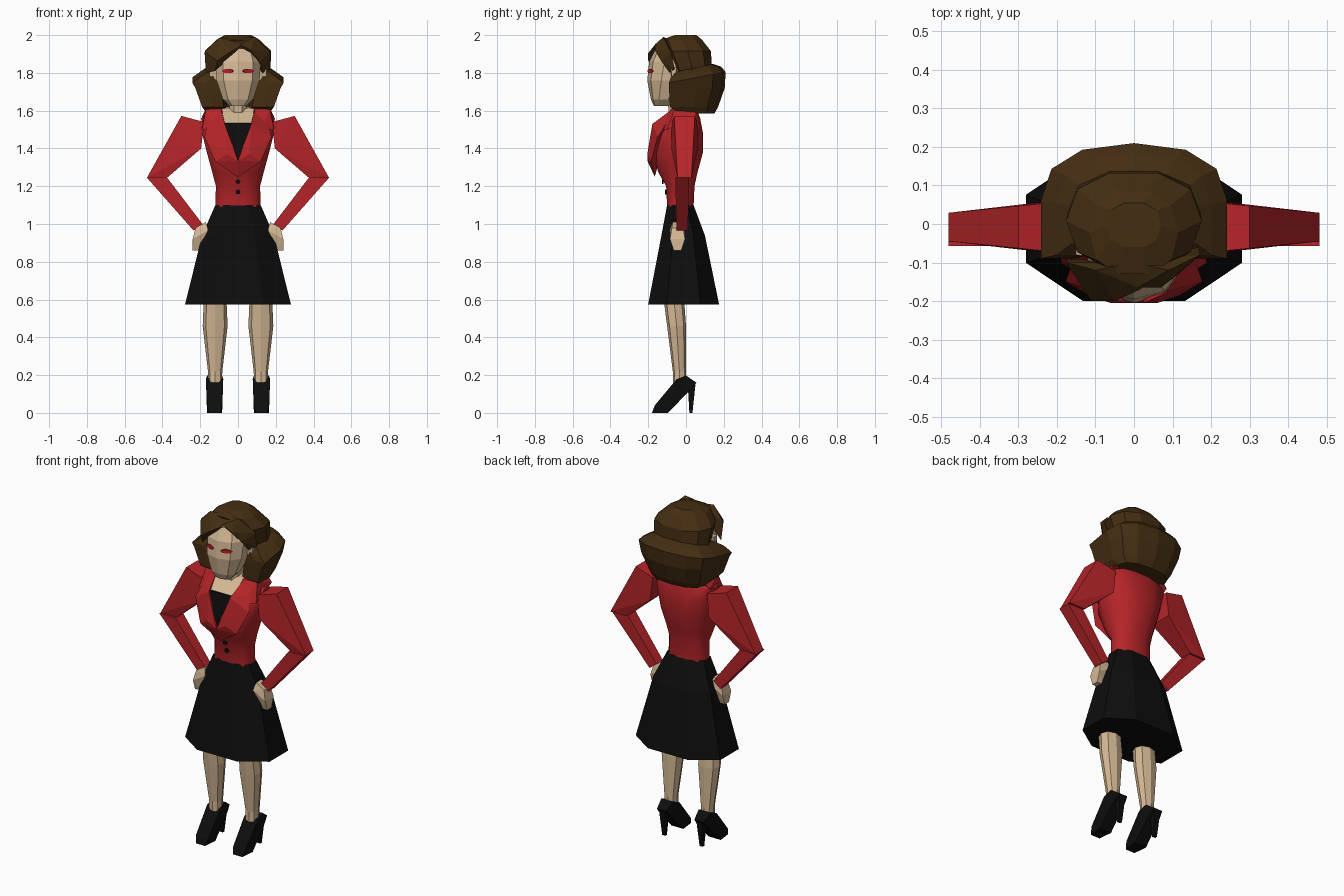
import bpy, bmesh
from math import cos, sin, pi, copysign
from mathutils import Matrix, Vector

cube = bpy.data.objects.get("Cube")
if cube:
    bpy.data.objects.remove(cube, do_unlink=True)


def material(name, *rgb):
    colour = (*rgb, 1)
    mat = bpy.data.materials.new(name)
    mat.use_nodes = True
    mat.diffuse_color = colour
    mat.node_tree.nodes["Principled BSDF"].inputs["Base Color"].default_value = colour
    return mat


RED = material("jacket red", .47, .018, .022)
BLACK = material("cloth black", .004, .004, .004)
SKIN = material("skin", .66, .48, .3)
HAIR = material("hair brown", .058, .027, .006)
EYE = material("eye red", .5, .012, .02)


def finish(name, bm, mat):
    bmesh.ops.recalc_face_normals(bm, faces=bm.faces)
    mesh = bpy.data.meshes.new(name)
    bm.to_mesh(mesh)
    bm.free()
    mesh.materials.append(mat)
    obj = bpy.data.objects.new(name, mesh)
    bpy.context.collection.objects.link(obj)
    return obj


def smooth(obj):
    bpy.ops.object.select_all(action="DESELECT")
    obj.select_set(True)
    bpy.context.view_layer.objects.active = obj
    bpy.ops.object.shade_smooth_by_angle(angle=pi / 4)


def hull(name, mat, points, side=1):
    """Convex solid round the points, mirrored in x by side."""
    bm = bmesh.new()
    for x, y, z in points:
        bm.verts.new((x * side, y, z))
    result = bmesh.ops.convex_hull(bm, input=bm.verts)
    inner = [v for v in result["geom_interior"] if isinstance(v, bmesh.types.BMVert)]
    bmesh.ops.delete(bm, geom=inner, context="VERTS")
    return finish(name, bm, mat)


def both_sides(points):
    return [(sign * x, y, z) for sign in (1, -1) for x, y, z in points]


def slab(name, mat, side, centre, outline, along_x=False):
    """Solid from (position, height, half thickness) points, thick along y or x."""
    points = []
    for u, z, thick in outline:
        for v in (centre - thick, centre + thick):
            points.append((v, u, z) if along_x else (u, v, z))
    return hull(name, mat, points, side)


def disc(name, mat, centre, normal, radius, squash=1):
    """Thin painted plate facing along normal."""
    bm = bmesh.new()
    turn = Vector(normal).to_track_quat("Z", "Y").to_matrix().to_4x4()
    place = Matrix.Translation(centre) @ turn @ Matrix.Diagonal((1, squash, 1, 1))
    bmesh.ops.create_cone(bm, cap_ends=True, segments=8, radius1=radius,
                          radius2=radius, depth=.009, matrix=place)
    return finish(name, bm, mat)


def bridge(name, mat, rings):
    """Join rings of equal length and cap both ends."""
    bm = bmesh.new()
    loops = [[bm.verts.new(point) for point in ring] for ring in rings]
    for low, high in zip(loops, loops[1:]):
        for i in range(len(low)):
            bm.faces.new((low[i - 1], low[i], high[i], high[i - 1]))
    bm.faces.new(loops[0])
    bm.faces.new(loops[-1])
    return finish(name, bm, mat)


def rounded(angle, power=.85):
    return [copysign(abs(f(angle)) ** power, f(angle)) for f in (cos, sin)]


def loft(name, mat, sections, sides=8, flat_front=True, centre=0):
    """Sections are (height, half width, front y, back y)."""
    start = pi / sides if flat_front else 0
    shape = [rounded(start + 2 * pi * i / sides - pi / 2) for i in range(sides)]
    wide = max(x for x, y in shape)
    deep = max(y for x, y in shape)
    rings = []
    for z, width, front, back in sections:
        middle, reach = (front + back) / 2, (back - front) / 2
        rings.append([(centre + width * x / wide, middle + reach * y / deep, z)
                      for x, y in shape])
    return bridge(name, mat, rings)


# Skirt
loft("skirt", BLACK, [(.575, .28, -.2, .175), (.94, .19, -.13, .1), (1.1, .12, -.1, .04)])

# Fitted jacket body
smooth(loft("jacket_body", RED, [
    (1.09, .12, -.1, .04), (1.2, .117, -.105, .045), (1.27, .135, -.145, .06),
    (1.38, .165, -.18, .09), (1.48, .19, -.16, .09), (1.56, .195, -.085, .075),
    (1.6, .12, -.05, .06)], sides=12))

# Blouse, bare neckline and neck
hull("blouse", BLACK, both_sides([
    (.01, -.19, 1.32), (.04, -.19, 1.4), (.075, -.166, 1.535), (.075, -.08, 1.535)]))
hull("neckline", SKIN, both_sides([
    (.075, -.163, 1.53), (.085, -.07, 1.61), (.07, 0, 1.62), (.07, -.05, 1.53)]))
loft("neck", SKIN, [(1.56, .05, -.09, .02), (1.7, .04, -.1, .02)])

# Jacket buttons
for z, y in ((1.225, -.123), (1.17, -.107)):
    disc("button", BLACK, (0, y, z), (0, -1, 0), .013)

# Head and face
loft("head", SKIN, [
    (1.625, .045, -.17, -.085), (1.66, .08, -.186, -.05), (1.76, .114, -.205, .03),
    (1.86, .12, -.195, .06), (1.93, .095, -.16, .05)], sides=10, flat_front=False)

for side, label in ((1, "left_"), (-1, "right_")):
    # Eye laid on the slanted cheek, and ear
    disc(label + "eye", EYE, (side * .055, -.187, 1.81), (side * .45, -1, 0), .033, squash=.35)
    slab(label + "ear", SKIN, side, -.065, [
        (.11, 1.83, .02), (.15, 1.83, .015), (.15, 1.78, .01), (.11, 1.76, .01)])

    # Lapel and raised collar
    hull(label + "lapel", RED, [
        (0, -.165, 1.25), (0, -.205, 1.335), (.06, -.205, 1.37), (.12, -.185, 1.33),
        (.178, -.15, 1.46), (.07, -.178, 1.53), (.09, -.07, 1.61), (.16, -.1, 1.54)], side)
    hull(label + "collar", RED, [
        (.085, -.08, 1.61), (.17, -.06, 1.61), (.19, -.1, 1.5), (.19, .05, 1.57),
        (.15, .06, 1.61), (.08, .05, 1.62), (.13, -.14, 1.5)], side)

    # Bent sleeve
    elbow = [(.375, 1.245, .037), (.482, 1.245, .037)]
    slab(label + "upper_sleeve", RED, side, -.008, elbow + [
        (.18, 1.54, .067), (.3, 1.572, .055), (.195, 1.4, .07)])
    slab(label + "lower_sleeve", RED, side, -.02, elbow + [
        (.188, 1, .03), (.235, .965, .03)])

    # Hand resting on the hip
    slab(label + "hand", SKIN, side, -.045, [
        (.17, 1.01, .025), (.225, .98, .03), (.16, .965, .04),
        (.205, .86, .02), (.24, .86, .02), (.24, .92, .04)])

    # Leg
    loft(label + "leg", SKIN, [
        (.16, .036, -.07, 0), (.22, .038, -.07, 0), (.46, .066, -.1, 0),
        (.6, .06, -.118, -.01), (.85, .065, -.1, .02)],
        flat_front=False, centre=side * .121)

    # High-heeled shoe
    slab(label + "shoe", BLACK, side, .124, [
        (-.18, 0, .03), (-.095, 0, .04), (.03, .13, .035), (.055, .16, .03),
        (0, .198, .04), (-.05, .178, .046), (-.165, .04, .04)], along_x=True)
    slab(label + "heel", BLACK, side, .124, [
        (.018, 0, .01), (.034, 0, .01), (.05, .15, .02), (.01, .14, .02)], along_x=True)

# Flared lower hair, hollow at the front for the neck
outline = [(x, .3 + .7 * y) for x, y in (rounded(pi * i / 6) for i in range(7))]
outline += [(-1, -.4), (-.7, -.4), (-.4, -.3), (-.3, .1),
            (.3, .1), (.4, -.3), (.7, -.4), (1, -.4)]
rings = []
for z, width, front, back, tilt in (
        (1.585, .165, -.03, .15, 0), (1.62, .19, -.085, .17, 0), (1.72, .226, -.09, .205, 0),
        (1.78, .242, -.09, .21, .04), (1.81, .2, -.08, .185, .04), (1.83, .16, -.05, .14, .03)):
    rings.append([(x * width, front + (y + .4) / 1.4 * (back - front), z + tilt * (y - .4))
                  for x, y in outline])
bridge("lower_hair", HAIR, rings)

# Crown of the hair
loft("hair_crown", HAIR, [
    (1.77, .16, -.05, .125), (1.83, .172, -.075, .137), (1.915, .176, -.115, .132),
    (1.975, .115, -.13, .085), (2, .07, -.06, .055)], sides=10)

# Side-parted fringe
hull("right_fringe", HAIR, [
    (.02, -.168, 1.945), (-.05, -.2, 1.905), (-.11, -.2, 1.865), (-.12, -.165, 1.81),
    (-.17, -.09, 1.8), (-.177, -.1, 1.91), (-.1, -.12, 1.985), (0, -.1, 1.98)])
hull("left_fringe", HAIR, [
    (.01, -.165, 1.95), (.07, -.165, 1.92), (.115, -.13, 1.86), (.13, -.085, 1.8),
    (.168, -.06, 1.82), (.172, -.08, 1.91), (.09, -.12, 1.99), (0, -.1, 1.98)])
